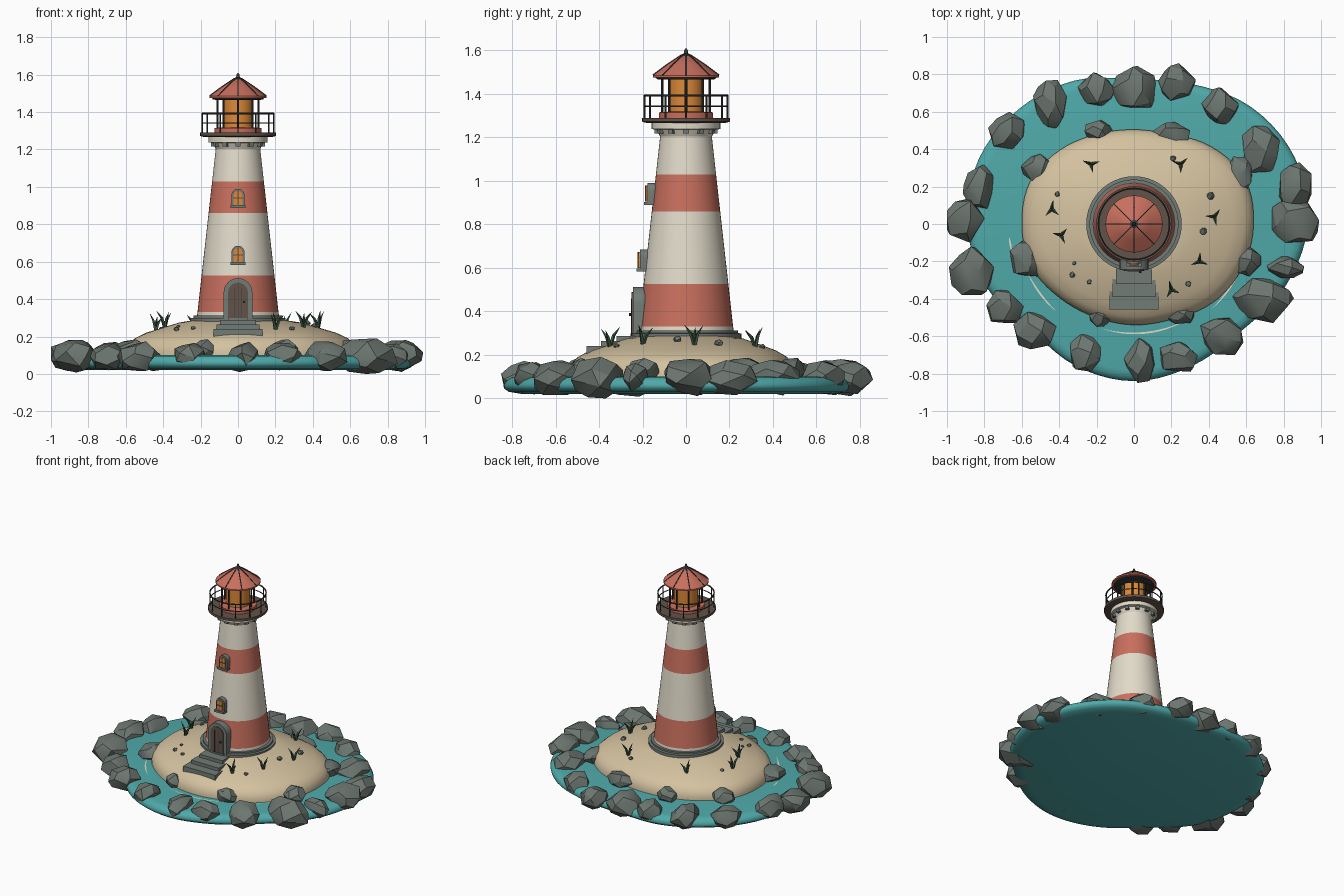
import bpy, bmesh, math, random
from mathutils import Vector, Matrix

random.seed(4)
if "Cube" in bpy.data.objects:
    bpy.data.objects.remove(bpy.data.objects["Cube"])


def material(name, r, g, b):
    m = bpy.data.materials.new(name)
    m.use_nodes = True
    m.diffuse_color = (r, g, b, 1)
    m.node_tree.nodes["Principled BSDF"].inputs["Base Color"].default_value = (r, g, b, 1)
    return m


red = material("brick red", .58, .16, .11)
cream = material("cream paint", .76, .71, .59)
teal = material("sea teal", .08, .40, .40)
sand = material("sand", .66, .54, .35)
rock = material("rock grey", .15, .18, .16)
stone = material("cut stone", .17, .20, .18)
metal = material("dark metal", .04, .045, .042)
brown = material("dark brown", .12, .085, .065)
amber = material("amber glass", .72, .25, .04)
green = material("grass green", .045, .10, .055)


def finish(name, bm, mats, angle=35):
    bmesh.ops.recalc_face_normals(bm, faces=bm.faces)
    me = bpy.data.meshes.new(name)
    bm.to_mesh(me)
    bm.free()
    ob = bpy.data.objects.new(name, me)
    bpy.context.collection.objects.link(ob)
    for m in mats:
        me.materials.append(m)
    bpy.ops.object.select_all(action='DESELECT')
    ob.select_set(True)
    bpy.context.view_layer.objects.active = ob
    bpy.ops.object.shade_smooth_by_angle(angle=math.radians(angle))
    return ob


def polar(r, a, z=0):
    return Vector((r * math.cos(a), r * math.sin(a), z))


def lathe(name, profile, mats, index=None, segs=48, radius=lambda a: 1, angle=35):
    """Spin (r, z) points; radius(angle) shapes the outline."""
    bm = bmesh.new()
    angles = [math.tau * i / segs for i in range(segs)]
    rings = [[bm.verts.new(polar(r * radius(a), a, z)) for a in angles] for r, z in profile]
    for k, (lo, hi) in enumerate(zip(rings, rings[1:])):
        for i in range(segs):
            j = (i + 1) % segs
            f = bm.faces.new((lo[i], lo[j], hi[j], hi[i]))
            f.material_index = index[k] if index else 0
    bm.faces.new(rings[0])
    bm.faces.new(rings[-1]).material_index = index[-1] if index else 0
    return finish(name, bm, mats, angle)


def beam(bm, p, q, r1, r2=None, sides=6):
    p, q = Vector(p), Vector(q)
    rot = (q - p).to_track_quat('Z', 'Y').to_matrix().to_4x4()
    bmesh.ops.create_cone(bm, cap_ends=True, segments=sides, radius1=r1,
                          radius2=r1 if r2 is None else r2, depth=(q - p).length,
                          matrix=Matrix.Translation((p + q) / 2) @ rot)


def box(bm, center, size, turn=0):
    bmesh.ops.create_cube(bm, size=1, matrix=Matrix.Translation(center)
                          @ Matrix.Rotation(turn, 4, 'Z') @ Matrix.Diagonal((*size, 1)))


def arch(name, w, z0, z1, y0, y1, mat):
    """Round-topped plate of half width w."""
    bm = bmesh.new()
    pts = [(-w, z0), (w, z0)]
    pts += [(w * math.cos(t), z1 - w + w * math.sin(t))
            for t in (math.pi * i / 12 for i in range(13))]
    face = bm.faces.new([bm.verts.new((x, y0, z)) for x, z in pts])
    ext = bmesh.ops.extrude_face_region(bm, geom=[face])["geom"]
    bmesh.ops.translate(bm, vec=(0, y1 - y0, 0),
                        verts=[v for v in ext if isinstance(v, bmesh.types.BMVert)])
    return finish(name, bm, [mat])


def outline(radii):
    """Smooth closed radius function through evenly spaced radii."""
    n = len(radii)

    def f(a):
        t = (a % math.tau) / math.tau * n
        i, u = int(t), t - int(t)
        p0, p1, p2, p3 = (radii[(i + k) % n] for k in (-1, 0, 1, 2))
        return p1 + .5 * u * (p2 - p0 + u * (2*p0 - 5*p1 + 4*p2 - p3 + u * (3*(p1 - p2) + p3 - p0)))
    return f


# Sea and island
sea_edge = outline([.93, .93, .885, .81, .775, .83, .87, .9, .89, .86, .79, .82, .84, .82, .81, .875])
isle_edge = outline([.64, .64, .585, .52, .505, .52, .56, .6, .6, .595, .56, .54, .54, .55, .595, .625])
lathe("sea", [(.9, .02), (.97, .03), (.995, .045), (1, .06), (.99, .08), (.965, .095), (.93, .1), (.3, .1)],
      [teal], segs=80, radius=sea_edge, angle=60)
isle = [(1, .09), (1, .12), (.975, .16), (.92, .19), (.82, .22), (.66, .25), (.52, .275), (.4, .287), (.1, .287)]
lathe("sand_island", isle, [sand], segs=80, radius=isle_edge, angle=60)


def ground(x, y):
    s = math.hypot(x, y) / isle_edge(math.atan2(y, x))
    for (s1, z1), (s0, z0) in zip(isle, isle[1:]):
        if s0 <= s <= s1:
            return z0 + (z1 - z0) * (s - s0) / (s1 - s0)
    return .285


# Foam arcs on the water
bm = bmesh.new()
for start, end, r in ((205, 228, .625), (253, 300, .585), (313, 342, .615), (186, 193, .67)):
    pairs = []
    for i in range(15):
        a = math.radians(start + (end - start) * i / 14)
        w = .005 * math.sin(math.pi * (i + .3) / 14.6)
        pairs.append([bm.verts.new(polar(r + d, a, .103)) for d in (-w, w)])
    for p, q in zip(pairs, pairs[1:]):
        bm.faces.new((p[0], p[1], q[1], q[0]))
finish("foam", bm, [cream])


# Rocks: hulls of jittered points fitted to a size
def boulder(bm, center, half):
    pts = []
    n = 20
    for i in range(n):
        z = 1 - 2 * (i + .5) / n
        p = polar(math.sqrt(1 - z * z), i * 2.4 + random.uniform(-.35, .35), z)
        pts.append(p * random.uniform(.88, 1.05))
    lo = [min(p[k] for p in pts) for k in range(3)]
    hi = [max(p[k] for p in pts) for k in range(3)]
    verts = [bm.verts.new([center[k] + half[k] * (2 * (p[k] - lo[k]) / (hi[k] - lo[k]) - 1)
                           for k in range(3)]) for p in pts]
    res = bmesh.ops.convex_hull(bm, input=verts)
    loose = [v for v in res["geom_interior"] if isinstance(v, bmesh.types.BMVert)]
    bmesh.ops.delete(bm, geom=loose, context='VERTS')


shore = [(-.68, .5, .1, .1), (-.45, .64, .09, .13), (-.2, .72, .1, .09), (0, .73, .125, .115),
         (.23, .76, .1, .1), (.46, .63, .1, .1), (.68, .4, .1, .125), (.86, .2, .09, .13),
         (.86, .01, .13, .11), (.81, -.23, .1, .06), (.69, -.41, .165, .12), (.47, -.6, .115, .1),
         (.24, -.71, .1, .08), (.03, -.73, .085, .12), (-.26, -.69, .08, .1), (-.53, -.57, .115, .1),
         (-.69, -.44, .1, .09), (-.87, -.25, .12, .13), (-.9, .02, .1, .12), (-.83, .2, .085, .12)]
inner = [(-.19, .5, .075, .055), (.2, .48, .1, .065), (.56, .25, .07, .11), (.59, -.2, .09, .08),
         (.24, -.48, .08, .055), (-.18, -.5, .06, .05), (-.58, -.18, .085, .1), (-.52, .3, .085, .075)]
bm = bmesh.new()
for x, y, rx, ry in shore:
    boulder(bm, (x, y, .095), (rx, ry, .03 + .23 * (rx + ry)))
for x, y, rx, ry in inner:
    boulder(bm, (x, y, .13), (rx, ry, .055))
finish("shore_rocks", bm, [rock], 28)

bm = bmesh.new()
for x, y, r in ((-.41, .16, .013), (-.33, -.27, .015), (-.24, -.31, .012), (.21, .35, .014),
                (.41, .15, .02), (.37, -.04, .018), (.29, -.32, .014), (-.32, -.21, .01)):
    boulder(bm, (x, y, ground(x, y) + r * .4), (r, r, r * .8))
finish("pebbles", bm, [rock], 28)

# Grass tufts of three bent blades
bm = bmesh.new()
for x, y in ((-.23, .32), (.25, .32), (-.44, .08), (.43, .04), (-.39, -.06), (.35, -.2), (.2, -.35)):
    base = Vector((x, y, ground(x, y) - .01))
    turn = random.uniform(0, 6)
    for k in range(3):
        a = turn + k * 2.1 + random.uniform(-.3, .3)
        h = random.uniform(.07, .1)
        mid = base + polar(.018, a, h * .6)
        beam(bm, base, mid, .009, .008, 4)
        beam(bm, mid, base + polar(.048, a, h), .008, .0005, 4)
finish("grass_tufts", bm, [green])

# Tower with painted bands
lathe("tower_footing", [(.255, .26), (.255, .298), (.238, .3), (.238, .312), (.2, .312)], [stone])
lathe("tower", [(.22 - .112 * (z - .3), z) for z in (.29, .33, .525, .86, 1.03, 1.24)],
      [cream, red], [0, 1, 0, 1, 0])
lathe("collar", [(.117, 1.2), (.135, 1.235), (.158, 1.238), (.158, 1.27), (.1, 1.27)], [cream])
lathe("gallery_deck", [(.18, 1.266), (.202, 1.272), (.202, 1.29), (.1, 1.29)], [brown])
bm = bmesh.new()
for i in range(12):
    a = math.tau * i / 12
    box(bm, polar(.13, a, 1.228), (.03, .026, .022), a)
finish("collar_brackets", bm, [stone])

# Gallery railing
bm = bmesh.new()
for i in range(12):
    a = math.tau * i / 12
    beam(bm, polar(.19, a, 1.285), polar(.19, a, 1.395), .0045)
for z, r in ((1.393, .005), (1.342, .0035)):
    for i in range(48):
        beam(bm, polar(.19, math.tau * i / 48, z), polar(.19, math.tau * (i + 1) / 48, z), r)
finish("gallery_railing", bm, [metal])

# Lantern room and roof
lathe("lantern_base", [(.125, 1.285), (.125, 1.315), (.08, 1.318)], [red])
lathe("lantern_glass", [(.08, 1.31), (.08, 1.48)], [amber], segs=32)
bm = bmesh.new()
for i in range(8):
    a = math.tau * i / 8
    beam(bm, polar(.11, a, 1.31), polar(.11, a, 1.48), .006)
finish("lantern_posts", bm, [metal])
lathe("roof_plate", [(.12, 1.465), (.135, 1.468), (.135, 1.478)], [metal])
lathe("roof", [(.13, 1.473), (.152, 1.475), (.152, 1.485), (.085, 1.535), (.02, 1.578)], [red])
bm = bmesh.new()
for i in range(8):
    a = math.tau * i / 8
    beam(bm, polar(.152, a, 1.485), polar(.085, a, 1.535), .004)
    beam(bm, polar(.085, a, 1.535), polar(.02, a, 1.578), .004)
finish("roof_ribs", bm, [metal])
lathe("finial", [(.022, 1.568), (.022, 1.58), (.01, 1.586), (.008, 1.6), (.003, 1.609)], [metal], segs=16)

# Door, steps and windows
arch("door_frame", .077, .285, .512, -.15, -.244, stone)
arch("door", .053, .287, .488, -.2, -.25, brown)
bm = bmesh.new()
for x in (-.018, .018):
    box(bm, (x, -.25, .375), (.003, .004, .17))
beam(bm, (.033, -.245, .385), (.033, -.262, .385), .007, sides=8)
finish("door_seams_and_knob", bm, [metal])

bm = bmesh.new()
for w, front, top in ((.095, -.32, .287), (.115, -.39, .264), (.132, -.458, .241)):
    box(bm, (0, (front - .2) / 2, top - .025), (2 * w, -.2 - front, .05))
finish("door_steps", bm, [stone])

for name, z in (("lower", .585), ("upper", .89)):
    wall = -(.22 - .112 * (z + .05 - .3))
    arch(name + "_window_frame", .035, z, z + .1, wall + .05, wall - .028, stone)
    arch(name + "_window_glass", .023, z + .014, z + .088, wall, wall - .036, amber)
    bm = bmesh.new()
    box(bm, (0, wall - .036, z + .051), (.005, .008, .074))
    box(bm, (0, wall - .036, z + .05), (.046, .008, .005))
    finish(name + "_window_bars", bm, [brown])
    bm = bmesh.new()
    box(bm, (0, wall - .015, z + .005), (.078, .06, .014))
    finish(name + "_window_sill", bm, [stone])
